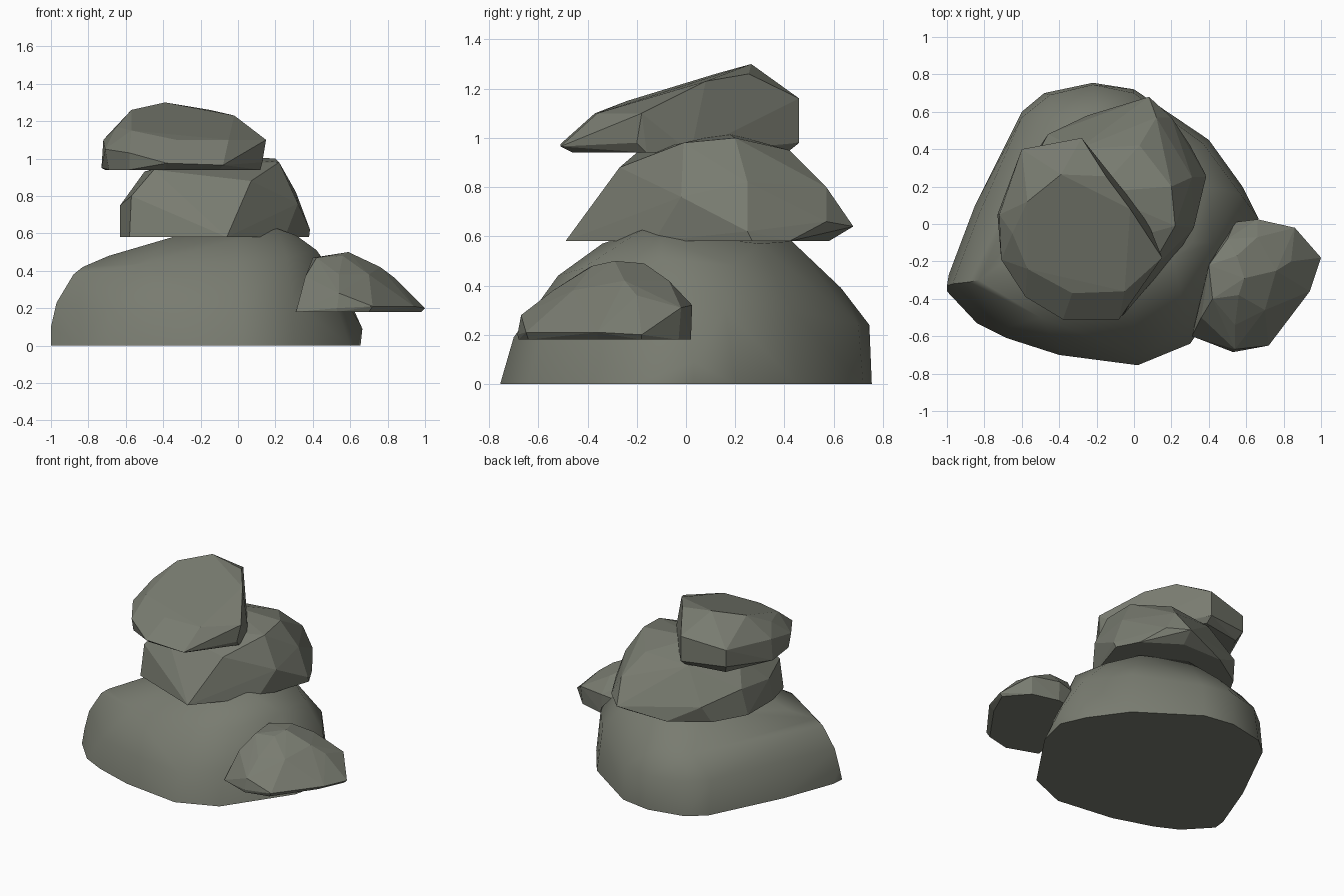
import bpy, bmesh, math

stone = bpy.data.materials.new("grey green stone")
stone.diffuse_color = (0.19, 0.20, 0.163, 1)


def rock(name, foot, foot_z, corners, smooth=False):
    """Chiselled boulder: hull of a flat footprint and the corners above it."""
    bm = bmesh.new()
    for x, y in foot:
        bm.verts.new((x, y, foot_z))
    for c in corners:
        bm.verts.new(c)
    res = bmesh.ops.convex_hull(bm, input=bm.verts[:])
    loose = [v for v in bm.verts if not v.link_faces]
    bmesh.ops.delete(bm, geom=loose, context='VERTS')
    # merge nearly coplanar triangles into broad facets
    bmesh.ops.dissolve_limit(bm, angle_limit=math.radians(3),
                             verts=bm.verts[:], edges=bm.edges[:])
    bmesh.ops.recalc_face_normals(bm, faces=bm.faces[:])
    me = bpy.data.meshes.new(name)
    bm.to_mesh(me)
    bm.free()
    me.materials.append(stone)
    ob = bpy.data.objects.new(name, me)
    bpy.context.collection.objects.link(ob)
    if smooth:
        bpy.ops.object.select_all(action='DESELECT')
        ob.select_set(True)
        bpy.context.view_layer.objects.active = ob
        bpy.ops.object.shade_smooth_by_angle(angle=math.radians(50))
    return ob


# large smooth boulder at the bottom
base_foot = [(-.99, -.27), (-1, -.36), (-.84, -.53), (-.68, -.61), (-.4, -.7),
             (.02, -.755), (.3, -.64), (.6, -.2), (.655, .03), (.58, .2),
             (.4, .45), (0, .72), (-.22, .755), (-.48, .7), (-.6, .6), (-.85, .1)]
base_top = [(-1, -.33, .1), (-.97, -.32, .23), (-.7, -.56, .2), (-.4, -.66, .2),
            (.02, -.7, .19), (.29, -.58, .24), (.665, .03, .09), (.57, .16, .3),
            (.37, .43, .3), (0, .7, .24), (-.22, .745, .24), (-.45, .69, .24),
            (-.6, .57, .24), (-.83, .05, .25), (-.88, -.31, .38), (-.83, -.3, .42),
            (-.5, -.5, .44), (0, -.52, .44), (.26, -.42, .47), (.42, -.1, .51),
            (.4, .2, .48), (-.2, .63, .39), (-.45, .56, .39), (-.69, -.2, .48),
            (.21, -.18, .625), (.31, -.1, .59), (-.35, -.2, .58), (-.35, .3, .58),
            (-.1, .43, .58), (.2, .3, .57), (0, -.34, .57)]
rock("base_boulder", base_foot, 0, base_top, smooth=True)

# middle stone
rock("middle_stone",
     [(-.58, -.29), (-.06, -.49), (.25, -.13), (.38, .27), (.3, .42), (.06, .58),
      (-.25, .58), (-.5, .42), (-.63, .19), (-.63, -.1)], .58,
     [(.08, .68, .64), (.2, .57, .66), (.385, .25, .62), (.32, -.02, .76),
      (-.04, -.39, .72), (-.57, -.26, .8), (-.63, -.05, .75), (-.6, .22, .77),
      (-.46, .48, .7), (.31, .25, .82), (.12, .57, .8), (.07, -.27, .88),
      (-.45, -.2, .94), (.22, -.01, .98), (.2, .2, 1.0), (.03, .42, .95),
      (-.2, .17, 1.02), (-.3, .4, .93), (-.5, .1, .93)])

# top stone with a broad slanted face
rock("top_stone",
     [(-.69, -.19), (-.58, -.37), (-.39, -.46), (-.1, -.46), (.12, -.16),
      (.07, .02), (-.1, .22), (-.28, .41), (-.57, .36), (-.71, .05)], .94,
     [(-.73, .05, .95), (-.38, -.51, .975), (-.08, -.51, .965), (.13, -.2, .98),
      (.15, -.18, 1.1), (-.28, .46, .98), (-.28, .46, 1.16), (-.6, .4, 1.0),
      (-.6, .4, 1.12), (-.72, .05, 1.1), (-.71, -.19, 1.05), (-.58, -.39, 1.03),
      (-.05, -.36, 1.1), (-.33, -.37, 1.1), (-.57, -.24, 1.15),
      (-.65, -.05, 1.17), (-.57, .12, 1.26), (-.39, .265, 1.3),
      (-.15, .255, 1.26), (-.02, .08, 1.23)])

# small stone leaning on the right side
rock("side_stone",
     [(.31, -.6), (.53, -.68), (.7, -.64), (.9, -.36), (.98, -.18), (.85, -.03),
      (.66, .02), (.53, 0), (.4, -.2), (.34, -.45)], .18,
     [(1, -.18, .2), (.94, -.36, .21), (.86, -.02, .31), (.66, .025, .32),
      (.54, .01, .3), (.53, -.685, .2), (.54, -.67, .28), (.72, -.65, .21),
      (.36, -.5, .37), (.4, -.22, .47), (.54, -.54, .38), (.7, -.46, .38),
      (.42, -.4, .47), (.56, -.38, .48), (.59, -.29, .5), (.55, -.17, .49),
      (.76, -.25, .42), (.84, -.2, .36), (.66, -.07, .42), (.5, -.08, .42)])
